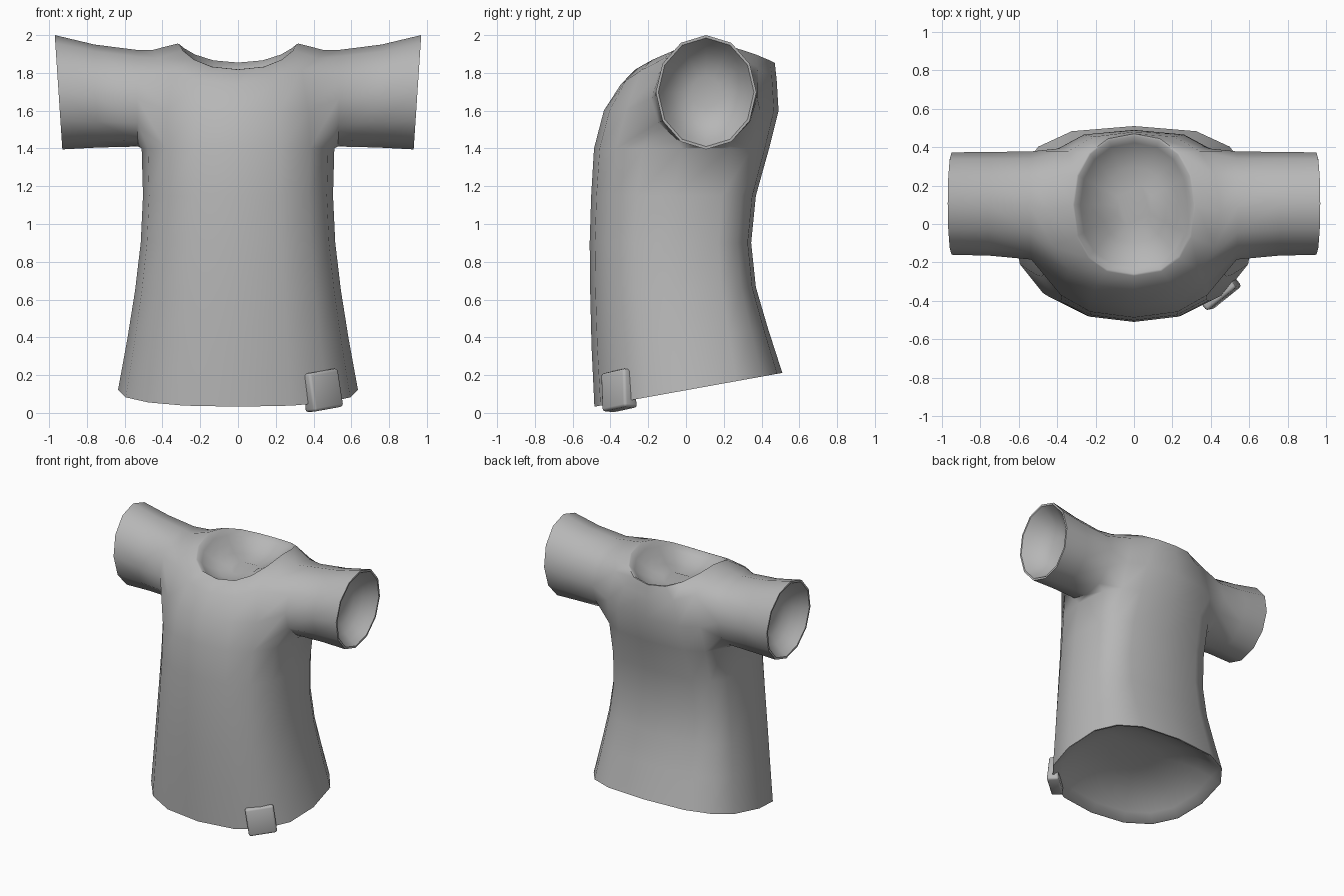
import bpy, bmesh, math
from mathutils import Vector, Matrix

cube = bpy.data.objects.get("Cube")
if cube:
    bpy.data.objects.remove(cube, do_unlink=True)

# Single fabric colour
fabric = bpy.data.materials.new("grey fabric")
grey = (0.47, 0.47, 0.47, 1)
fabric.diffuse_color = grey
fabric.use_nodes = True
fabric.node_tree.nodes["Principled BSDF"].inputs["Base Color"].default_value = grey

SIDES = 16


def finish(bm, name, angle):
    bmesh.ops.recalc_face_normals(bm, faces=bm.faces)
    mesh = bpy.data.meshes.new(name)
    bm.to_mesh(mesh)
    bm.free()
    obj = bpy.data.objects.new(name, mesh)
    bpy.context.collection.objects.link(obj)
    mesh.materials.append(fabric)
    bpy.ops.object.select_all(action="DESELECT")
    obj.select_set(True)
    bpy.context.view_layer.objects.active = obj
    bpy.ops.object.shade_smooth_by_angle(angle=math.radians(angle))


def bridge(bm, a, b, skip=()):
    n = len(a)
    for i in range(n):
        if i not in skip:
            j = (i + 1) % n
            bm.faces.new((a[i], a[j], b[j], b[i]))


def body_ring(bm, z, half, front, back, back_power, tilt=0, dip=0):
    """Oval ring whose back half is squarer the lower back_power is."""
    mid, depth = (front + back) / 2, (back - front) / 2
    ring = []
    for i in range(SIDES):
        a = 2 * math.pi * i / SIDES
        c, s = math.cos(a), math.sin(a)
        power = back_power if s > 0.01 else 0.84
        x = half * math.copysign(abs(c) ** power, c)
        y = mid + depth * math.copysign(abs(s) ** power, s)
        ring.append(bm.verts.new((x, y, z + tilt * y - dip * abs(s) ** 1.5)))
    return ring


def bowl(bm, loop, inward, lip):
    """Thin rim around an opening, then a rounded lining behind it."""
    center = sum((v.co for v in loop), Vector()) / len(loop)
    inward = Vector(inward)
    last = loop
    for r in (1, 0.9, 0.75, 0.55, 0.3):
        ring = [bm.verts.new(center + (v.co - center) * lip * r
                             + inward * (1 - r ** 3)) for v in loop]
        bridge(bm, last, ring)
        last = ring
    bm.faces.new(last)


# Shirt body, from hem to neckline
bm = bmesh.new()
profile = [
    (0.12, 0.635, -0.485, 0.51, 0.7, 0.18),
    (0.4, 0.585, -0.5, 0.435, 0.62, 0.1),
    (0.65, 0.545, -0.507, 0.37, 0.56, 0.04),
    (0.9, 0.515, -0.51, 0.345, 0.54),
    (1.15, 0.503, -0.502, 0.37, 0.55),
    (1.4, 0.51, -0.487, 0.44, 0.63),
    (1.6, 0.5, -0.435, 0.49, 0.68),
    (1.92, 0.45, -0.345, 0.48, 0.8, 0.03, 0.17),
    (1.95, 0.32, -0.27, 0.47, 0.9, 0.05, 0.12),
]
rings = [body_ring(bm, *row) for row in profile]
armhole = (0, 1, 6, 7, 8, 9, 14, 15)
for i in range(len(rings) - 1):
    bridge(bm, rings[i], rings[i + 1], armhole if i in (5, 6) else ())
bowl(bm, rings[0], (0, 0, 0.17), 0.98)
bowl(bm, rings[-1], (0, 0, -0.13), 0.97)

# Sleeves joined to the armholes
sleeve = [
    (0.54, 0.53, 1.41, 1.922, -0.185, 0.378),
    (0.76, 0.74, 1.405, 1.95, -0.165, 0.375),
    (0.97, 0.93, 1.395, 2.0, -0.16, 0.373),
]
low, mid, top = rings[5:8]
for side, col in ((1, 0), (-1, 8)):
    def at(ring, k):
        return ring[(col + side * k) % SIDES]
    last = ([at(top, k) for k in (0, 1, 2)] + [at(mid, 2)]
            + [at(low, k) for k in (2, 1, 0, -1, -2)]
            + [at(mid, -2)] + [at(top, k) for k in (-2, -1)])
    for xt, xb, zb, zt, y0, y1 in sleeve:
        ring = []
        for k in range(12):
            a = math.pi * k / 6
            c, s = math.cos(a), math.sin(a)
            ring.append(bm.verts.new((side * ((xt + xb) / 2 + c * (xt - xb) / 2),
                                      (y0 + y1) / 2 + s * (y1 - y0) / 2,
                                      (zb + zt) / 2 + c * (zt - zb) / 2)))
        bridge(bm, last, ring)
        last = ring
    bowl(bm, last, (-side * 0.16, 0, 0), 0.95)
finish(bm, "shirt", 50)

# Rounded tag folded under the hem, thicker at its lower inner edge
bm = bmesh.new()
bmesh.ops.create_cube(bm, size=1)
bmesh.ops.scale(bm, vec=(0.2, 0.06, 0.205), verts=bm.verts)
for v in bm.verts:
    if v.co.y > 0 and v.co.z < 0:
        v.co.y += 0.03
bmesh.ops.bevel(bm, geom=bm.edges[:], offset=0.015, segments=2, affect="EDGES", profile=0.5)
turn = (Matrix.Translation((0.452, -0.365, 0.12)) @ Matrix.Rotation(math.radians(39), 4, "Z")
        @ Matrix.Rotation(math.radians(-8), 4, "Y") @ Matrix.Rotation(math.radians(-4), 4, "X"))
bmesh.ops.transform(bm, matrix=turn, verts=bm.verts)
finish(bm, "hem_tag", 60)
